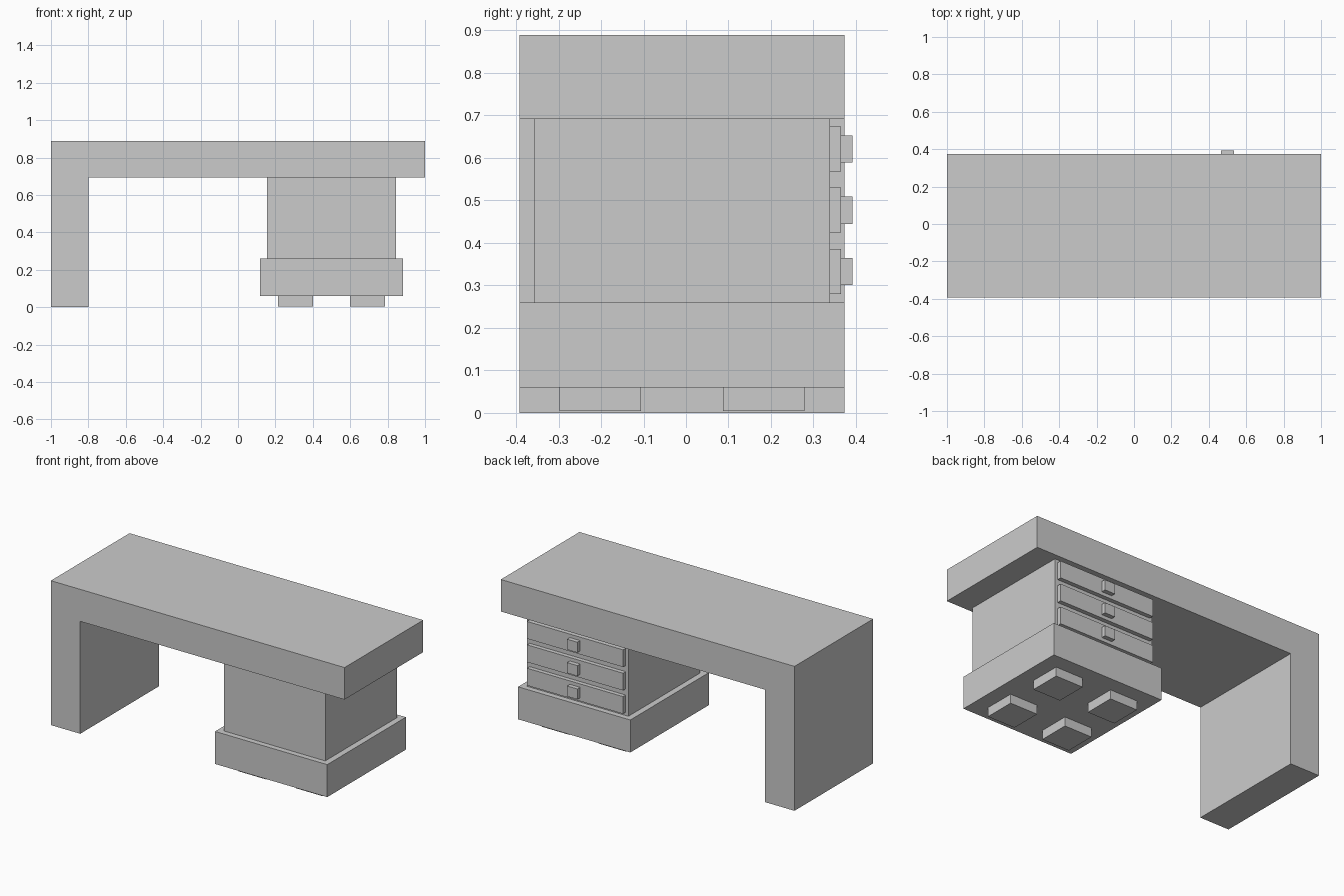
import bpy
import bmesh

if "Cube" in bpy.data.objects:
    bpy.data.objects.remove(bpy.data.objects["Cube"])


def mesh_object(name, bm):
    bmesh.ops.recalc_face_normals(bm, faces=bm.faces)
    mesh = bpy.data.meshes.new(name)
    bm.to_mesh(mesh)
    bm.free()
    obj = bpy.data.objects.new(name, mesh)
    bpy.context.collection.objects.link(obj)
    return obj


def box(name, x, y, z):
    """Box spanning the given (min, max) ranges."""
    bm = bmesh.new()
    bmesh.ops.create_cube(bm, size=1)
    for v in bm.verts:
        v.co = [(r[0] + r[1]) / 2 + c * (r[1] - r[0]) for r, c in zip((x, y, z), v.co)]
    return mesh_object(name, bm)


FRONT, BACK = -0.392, 0.373
CX = 0.5  # centre of the drawer pedestal

# Desktop and side leg: one L profile extruded in depth
profile = [(-1, 0), (-0.8, 0), (-0.8, 0.692), (1, 0.692), (1, 0.889), (-1, 0.889)]
bm = bmesh.new()
face = bm.faces.new([bm.verts.new((x, FRONT, z)) for x, z in profile])
ext = bmesh.ops.extrude_face_region(bm, geom=[face], use_keep_orig=True)
for v in ext["geom"]:
    if isinstance(v, bmesh.types.BMVert):
        v.co.y = BACK
mesh_object("desktop_and_leg", bm)

# Drawer cabinet and its plinth
box("cabinet", (CX - 0.345, CX + 0.345), (-0.358, 0.339), (0.26, 0.692))
box("plinth", (CX - 0.382, CX + 0.382), (FRONT, BACK), (0.06, 0.26))

# Drawer fronts with handles, on the back side
for i in range(3):
    z = 0.333 + i * 0.144
    box(f"drawer_{i + 1}", (CX - 0.327, CX + 0.327), (0.339, 0.365), (z - 0.053, z + 0.053))
    box(f"handle_{i + 1}", (CX - 0.035, CX + 0.035), (0.365, 0.392), (z - 0.032, z + 0.032))

# Four feet under the plinth
for sx, side in ((-1, "left"), (1, "right")):
    for cy, end in ((-0.202, "front"), (0.183, "back")):
        x = CX + sx * 0.193
        box(f"foot_{end}_{side}", (x - 0.094, x + 0.094), (cy - 0.096, cy + 0.096), (0.004, 0.06))
